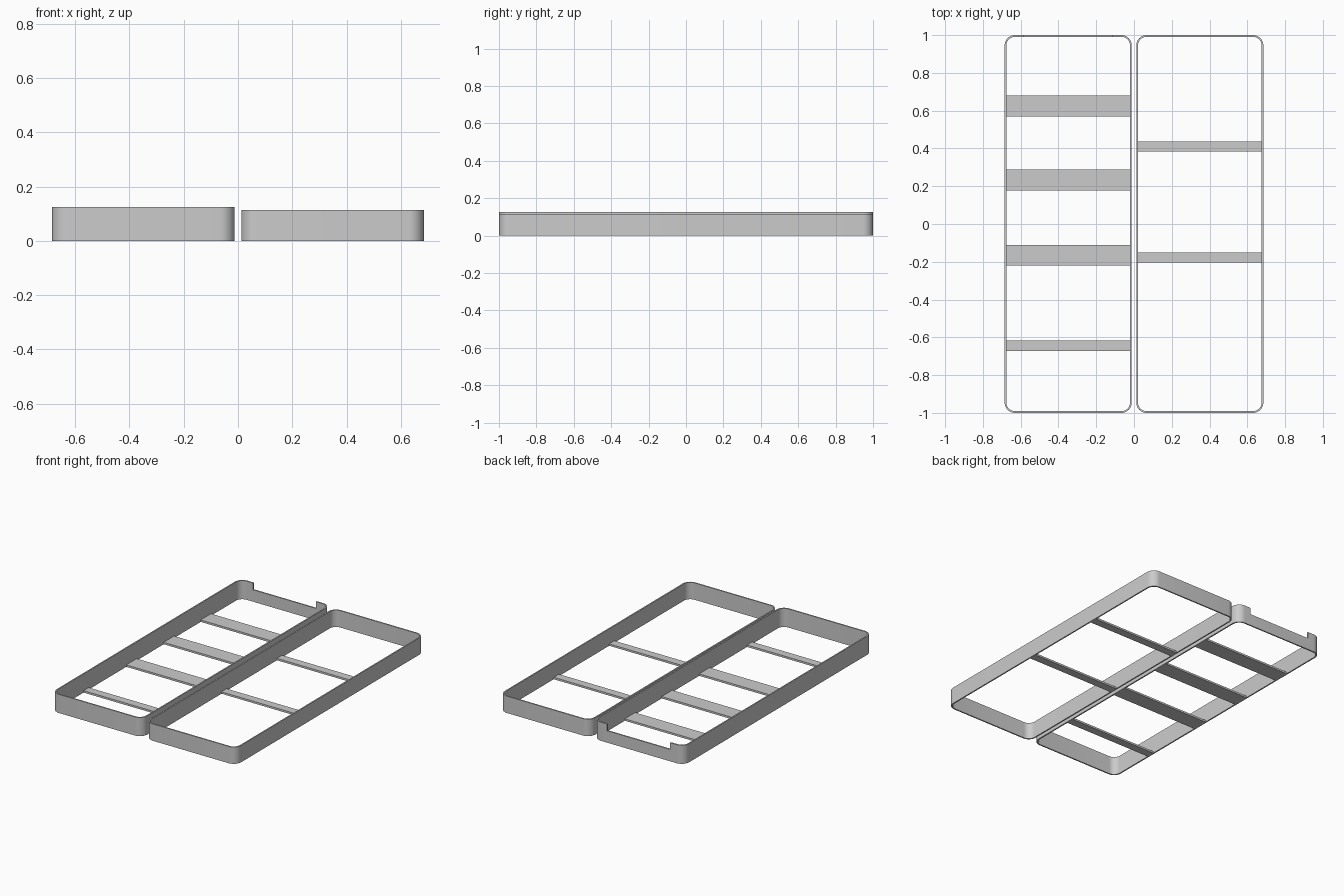
import bpy, bmesh, math

cube = bpy.data.objects.get("Cube")
if cube:
    bpy.data.objects.remove(cube, do_unlink=True)

grey = bpy.data.materials.new("plain_grey")
grey.use_nodes = True
COLOUR = (0.6, 0.6, 0.6, 1)
grey.diffuse_color = COLOUR
grey.node_tree.nodes["Principled BSDF"].inputs["Base Color"].default_value = COLOUR

WALL = 0.009
RADIUS = 0.055
BAR_HEIGHT = 0.013


def finish(name, bm):
    bmesh.ops.recalc_face_normals(bm, faces=bm.faces)
    mesh = bpy.data.meshes.new(name)
    bm.to_mesh(mesh)
    bm.free()
    mesh.materials.append(grey)
    obj = bpy.data.objects.new(name, mesh)
    bpy.context.collection.objects.link(obj)
    return obj


def activate(obj):
    bpy.ops.object.select_all(action='DESELECT')
    obj.select_set(True)
    bpy.context.view_layer.objects.active = obj


def box(name, x0, x1, y0, y1, z0, z1):
    bm = bmesh.new()
    bmesh.ops.create_cube(bm, size=1)
    for v in bm.verts:
        v.co = (x0 if v.co.x < 0 else x1,
                y0 if v.co.y < 0 else y1,
                z0 if v.co.z < 0 else z1)
    return finish(name, bm)


def rounded_outline(x0, x1, half_y, radius, steps=10):
    """Points of a rounded rectangle, anticlockwise from the +x side."""
    centres = [(x1 - radius, half_y - radius), (x0 + radius, half_y - radius),
               (x0 + radius, radius - half_y), (x1 - radius, radius - half_y)]
    points = []
    for quarter, (cx, cy) in enumerate(centres):
        for i in range(steps + 1):
            a = math.pi / 2 * (quarter + i / steps)
            points.append((cx + radius * math.cos(a), cy + radius * math.sin(a)))
    return points


def frame(name, x0, x1, height):
    """Thin upright wall following a rounded rectangle."""
    outer = rounded_outline(x0, x1, 1, RADIUS)
    inner = rounded_outline(x0 + WALL, x1 - WALL, 1 - WALL, RADIUS - WALL)
    bm = bmesh.new()
    rings = [[bm.verts.new((x, y, z)) for x, y in outline]
             for outline, z in ((outer, 0), (outer, height), (inner, height), (inner, 0))]
    n = len(outer)
    for k in range(4):
        a, b = rings[k], rings[(k + 1) % 4]
        for i in range(n):
            j = (i + 1) % n
            bm.faces.new((a[i], a[j], b[j], b[i]))
    return finish(name, bm)


def cross_bars(name, x0, x1, spans):
    for number, (y0, y1) in enumerate(spans, 1):
        box(f"{name}_{number}", x0 + WALL, x1 - WALL, y0, y1, 0, BAR_HEIGHT)


# Two shallow frames, side by side
RIGHT = (-0.685, -0.012)
LEFT = (0.012, 0.685)
right_frame = frame("right_frame", *RIGHT, 0.125)
left_frame = frame("left_frame", *LEFT, 0.113)

# Wide notch in the back wall of the taller frame
cutter = box("notch_cutter", -0.582, -0.115, 0.93, 1.05, 0.08, 0.2)
cutter.hide_render = True
notch = right_frame.modifiers.new("notch", 'BOOLEAN')
notch.operation = 'DIFFERENCE'
notch.solver = 'EXACT'
notch.object = cutter
activate(right_frame)
bpy.ops.object.modifier_apply(modifier=notch.name)
bpy.data.objects.remove(cutter, do_unlink=True)

# Smooth corners with sharp rims
for obj in (right_frame, left_frame):
    activate(obj)
    bpy.ops.object.shade_smooth_by_angle(angle=math.radians(30))

# Flat bars across the bottom
cross_bars("right_bar", *RIGHT, [(0.57, 0.68), (0.177, 0.288), (-0.22, -0.11), (-0.673, -0.618)])
cross_bars("left_bar", *LEFT, [(0.383, 0.438), (-0.205, -0.15)])
